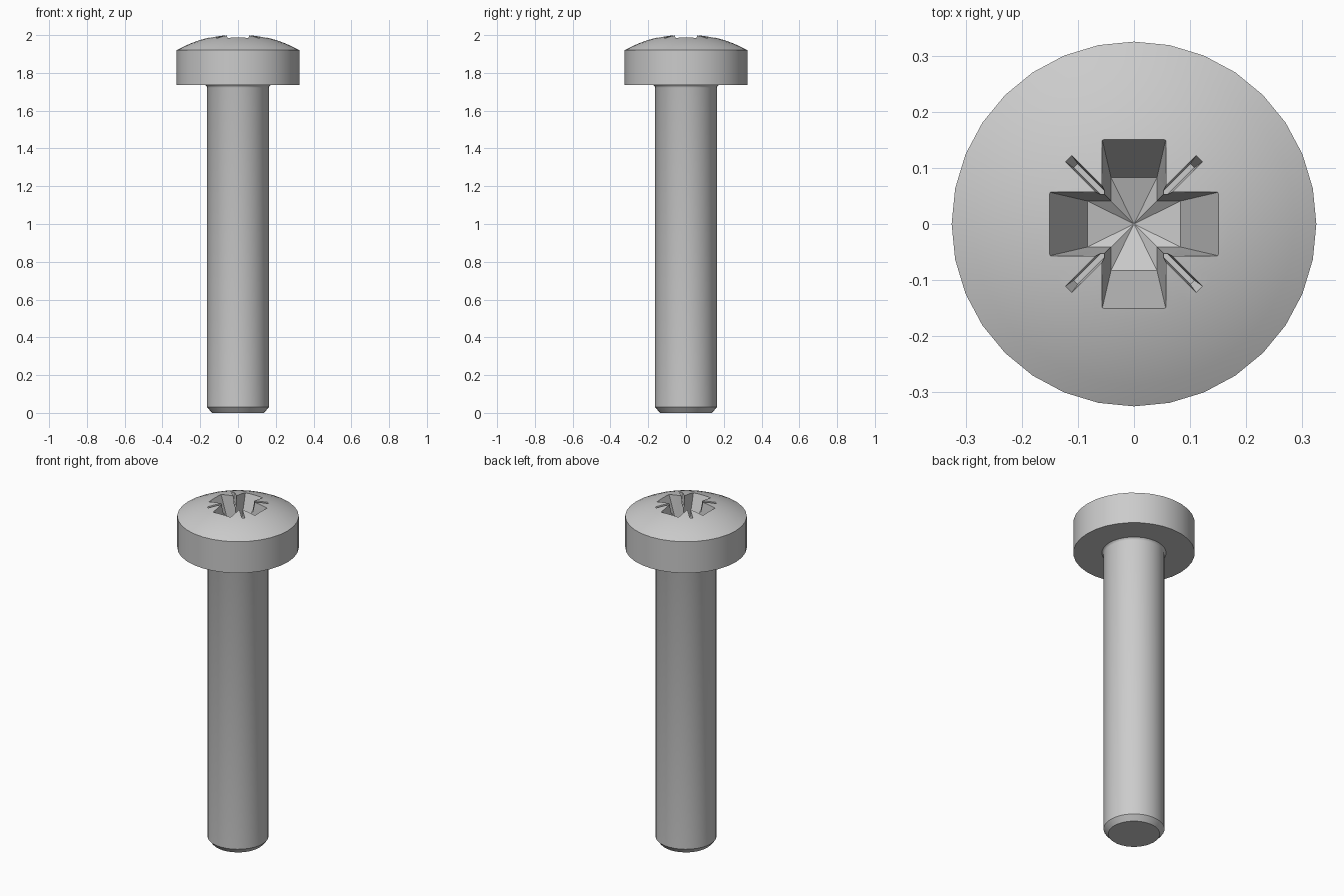
import bpy, bmesh, math
from mathutils import Matrix

cube = bpy.data.objects.get("Cube")
if cube:
    bpy.data.objects.remove(cube, do_unlink=True)

steel = bpy.data.materials.new("grey steel")
steel.use_nodes = True
COLOUR = (0.6, 0.6, 0.6, 1)
steel.diffuse_color = COLOUR
steel.node_tree.nodes["Principled BSDF"].inputs["Base Color"].default_value = COLOUR


def make_object(name, bm):
    bmesh.ops.recalc_face_normals(bm, faces=bm.faces)
    mesh = bpy.data.meshes.new(name)
    bm.to_mesh(mesh)
    bm.free()
    mesh.materials.append(steel)
    obj = bpy.data.objects.new(name, mesh)
    bpy.context.collection.objects.link(obj)
    return obj


def loft(bm, rings):
    """Skin a stack of closed rings and return the first and last ring."""
    rings = [[bm.verts.new(p) for p in ring] for ring in rings]
    for low, high in zip(rings, rings[1:]):
        for i in range(len(low)):
            j = (i + 1) % len(low)
            bm.faces.new((low[i], low[j], high[j], high[i]))
    return rings[0], rings[-1]


def circle(radius, z, sides=32):
    steps = [2 * math.pi * i / sides for i in range(sides)]
    return [(radius * math.cos(a), radius * math.sin(a), z) for a in steps]


def cross(length, width, z):
    pts = []
    for k in range(4):
        turn = Matrix.Rotation(k * math.pi / 2, 3, "Z")
        pts += [turn @ p for p in map(lambda q: Matrix.Translation((0, 0, 0)).to_3x3() @ q,
                                      [vec(length, -width, z), vec(length, width, z), vec(width, width, z)])]
    return pts


def vec(x, y, z):
    return Matrix.Translation((x, y, z)).to_translation()


def cap_to_point(bm, ring, z):
    tip = bm.verts.new((0, 0, z))
    for i in range(len(ring)):
        bm.faces.new((ring[i], ring[(i + 1) % len(ring)], tip))


# Screw body: chamfered shank, small fillet, cylindrical head and shallow dome
HEAD_R, RIM_Z, APEX_Z = 0.325, 1.92, 2.005
rise = APEX_Z - RIM_Z
dome_r = (HEAD_R ** 2 + rise ** 2) / (2 * rise)
rim_angle = math.asin(HEAD_R / dome_r)
profile = [(0.138, 0), (0.163, 0.03), (0.163, 1.722), (0.166, 1.73),
           (0.172, 1.735), (HEAD_R, 1.735)]
for i in range(8):
    a = rim_angle * (1 - i / 8)
    profile.append((dome_r * math.sin(a), APEX_Z - dome_r * (1 - math.cos(a))))
bm = bmesh.new()
bottom, top = loft(bm, [circle(r, z) for r, z in profile])
bm.faces.new(bottom)
cap_to_point(bm, top, APEX_Z)
screw = make_object("screw_body", bm)

# Tapered cross recess with a conical floor
bm = bmesh.new()
bottom, top = loft(bm, [cross(0.083, 0.041, 1.81), cross(0.152, 0.057, 1.99),
                        cross(0.152, 0.057, 2.06)])
cap_to_point(bm, bottom, 1.78)
bm.faces.new(top)
cross_cutter = make_object("cross_recess_cutter", bm)

# Four thin diagonal slots between the cross arms
bm = bmesh.new()
for k in range(4):
    turn = Matrix.Rotation(math.pi / 4 + k * math.pi / 2, 3, "Z")
    rings = []
    for outer, half, z in [(0.147, 0.005, 1.94), (0.165, 0.008, 1.985), (0.165, 0.008, 2.06)]:
        rings.append([turn @ vec(x, y, z) for x, y in
                      [(0.05, -half), (outer, -half), (outer, half), (0.05, half)]])
    bottom, top = loft(bm, rings)
    bm.faces.new(bottom)
    bm.faces.new(top)
slot_cutter = make_object("slot_cutter", bm)

# Cut the drive recess, then smooth the round surfaces
bpy.ops.object.select_all(action="DESELECT")
bpy.context.view_layer.objects.active = screw
screw.select_set(True)
for cutter in (cross_cutter, slot_cutter):
    mod = screw.modifiers.new("cut " + cutter.name, "BOOLEAN")
    mod.operation = "DIFFERENCE"
    mod.solver = "EXACT"
    mod.object = cutter
    bpy.ops.object.modifier_apply(modifier=mod.name)
    bpy.data.objects.remove(cutter, do_unlink=True)
bpy.ops.object.shade_smooth_by_angle(angle=math.radians(30))
